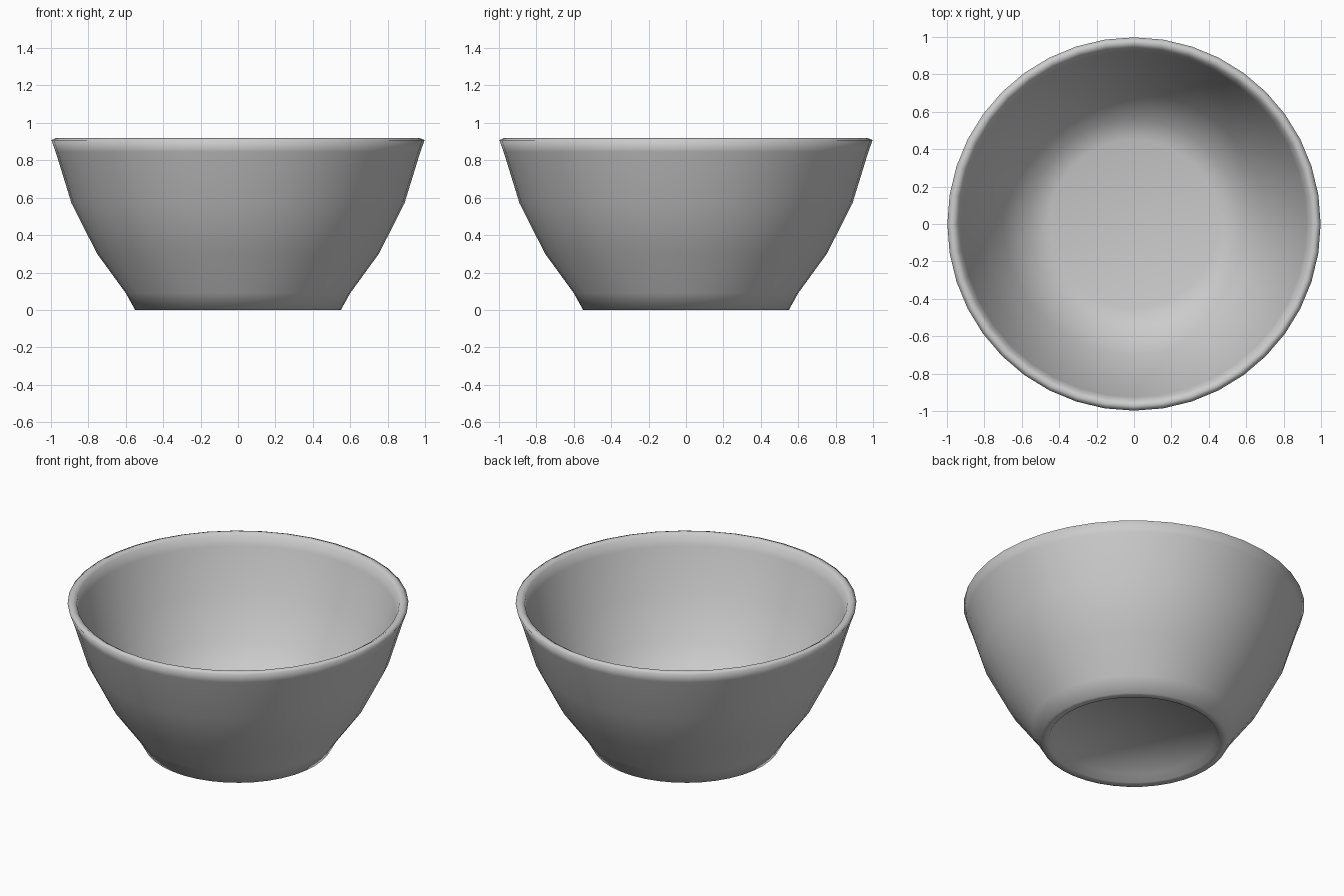
import bpy, bmesh, math

if "Cube" in bpy.data.objects:
    bpy.data.objects.remove(bpy.data.objects["Cube"])

SIDES = 40

# Half section: underside recess, foot, outer wall, rounded rim, inner wall, floor
PROFILE = [
    (0.47, 0.04), (0.50, 0.0), (0.55, 0.0), (0.60, 0.09), (0.753, 0.30),
    (0.89, 0.57), (0.975, 0.845), (0.998, 0.908), (0.97, 0.92), (0.945, 0.905),
    (0.925, 0.845), (0.84, 0.58), (0.70, 0.32), (0.56, 0.15), (0.45, 0.12),
]


def lathe(name, profile, sides, material):
    bm = bmesh.new()
    rings = []
    for r, z in profile:
        rings.append([bm.verts.new((r * math.cos(2 * math.pi * i / sides),
                                    r * math.sin(2 * math.pi * i / sides), z))
                      for i in range(sides)])
    for a, b in zip(rings, rings[1:]):
        for i in range(sides):
            j = (i + 1) % sides
            bm.faces.new((a[i], a[j], b[j], b[i]))
    # Close the underside and the inner floor
    bm.faces.new(rings[0][::-1])
    bm.faces.new(rings[-1])
    bmesh.ops.recalc_face_normals(bm, faces=bm.faces)
    for f in bm.faces:
        f.smooth = True
    mesh = bpy.data.meshes.new(name)
    bm.to_mesh(mesh)
    bm.free()
    mesh.materials.append(material)
    obj = bpy.data.objects.new(name, mesh)
    bpy.context.collection.objects.link(obj)
    return obj


grey = bpy.data.materials.new("light_grey")
grey.diffuse_color = (0.6, 0.6, 0.6, 1.0)
grey.use_nodes = True
grey.node_tree.nodes["Principled BSDF"].inputs["Base Color"].default_value = grey.diffuse_color

lathe("bowl", PROFILE, SIDES, grey)
